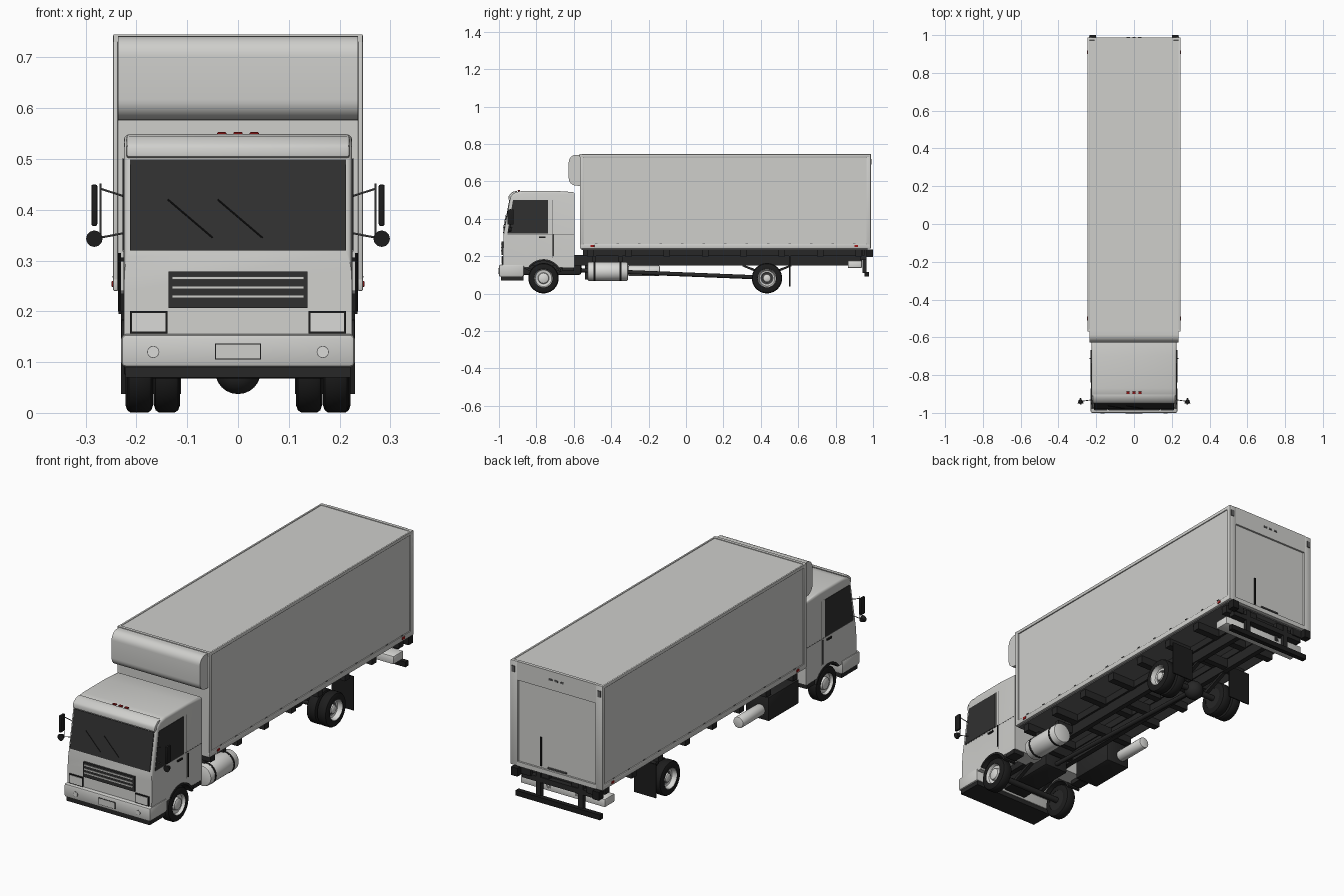
import bpy, bmesh, math
from mathutils import Matrix, Vector

if "Cube" in bpy.data.objects:
    bpy.data.objects.remove(bpy.data.objects["Cube"], do_unlink=True)


def material(name, r, g, b):
    m = bpy.data.materials.new(name)
    m.use_nodes = True
    m.diffuse_color = (r, g, b, 1)
    m.node_tree.nodes["Principled BSDF"].inputs["Base Color"].default_value = (r, g, b, 1)
    return m


PAINT = material("light grey paint", .62, .62, .60)
METAL = material("pale metal", .7, .7, .68)
GLASS = material("dark glass", .03, .03, .03)
BLACK = material("black rubber", .012, .012, .012)
FRAME = material("chassis black", .02, .02, .02)
FLOOR = material("floor grey", .12, .12, .12)
RED = material("red lamp", .35, .01, .01)


def finish(name, bm, mat, bevel=0, segments=2, rule=None):
    bmesh.ops.recalc_face_normals(bm, faces=bm.faces[:])
    if bevel:
        edges = [e for e in bm.edges if e.calc_face_angle(0) > .5 and (rule is None or rule(e))]
        bmesh.ops.bevel(bm, geom=edges, offset=bevel, segments=segments, affect='EDGES', profile=.5)
    me = bpy.data.meshes.new(name)
    bm.to_mesh(me)
    bm.free()
    me.materials.append(mat)
    me.shade_smooth()
    me.set_sharp_from_angle(angle=math.radians(35))
    ob = bpy.data.objects.new(name, me)
    bpy.context.collection.objects.link(ob)
    return ob


def box(name, x, y, z, mat, bevel=0):
    """Box from three (low, high) ranges."""
    bm = bmesh.new()
    bmesh.ops.create_cube(bm, size=1)
    for v in bm.verts:
        v.co = [(a + b) / 2 + c * (b - a) for (a, b), c in zip((x, y, z), v.co)]
    return finish(name, bm, mat, bevel)


def span(s, a, b):
    """Mirrored x range."""
    return tuple(sorted((s * a, s * b)))


def rod(name, a, b, r, mat, sides=24, r2=None, bevel=0):
    a, b = Vector(a), Vector(b)
    turn = (b - a).to_track_quat('Z', 'Y').to_matrix().to_4x4()
    bm = bmesh.new()
    bmesh.ops.create_cone(bm, cap_ends=True, segments=sides, radius1=r,
                          radius2=r if r2 is None else r2, depth=(b - a).length,
                          matrix=Matrix.Translation((a + b) / 2) @ turn)
    return finish(name, bm, mat, bevel)


def extrude(name, points, x, mat, bevel=0, segments=2, rule=None):
    """Side profile of (y, z) points swept across x."""
    bm = bmesh.new()
    face = bm.faces.new([bm.verts.new((x[0], p, q)) for p, q in points])
    out = bmesh.ops.extrude_face_region(bm, geom=[face])
    bmesh.ops.translate(bm, vec=(x[1] - x[0], 0, 0),
                        verts=[g for g in out["geom"] if isinstance(g, bmesh.types.BMVert)])
    return finish(name, bm, mat, bevel, segments, rule)


def lathe(name, profile, centre, side, mat):
    """Spin (outward offset, radius) points around the x axis."""
    bm = bmesh.new()
    vs = [bm.verts.new((side * o, 0, r)) for o, r in profile]
    es = [bm.edges.new(p) for p in zip(vs, vs[1:])]
    bmesh.ops.spin(bm, geom=vs + es, cent=(0, 0, 0), axis=(1, 0, 0), angle=math.tau, steps=40)
    bmesh.ops.remove_doubles(bm, verts=bm.verts[:], dist=1e-5)
    bmesh.ops.translate(bm, vec=centre, verts=bm.verts[:])
    return finish(name, bm, mat)


def arc(cy, cz, r, start, end, n=14):
    return [(cy + r * math.cos(math.radians(start + (end - start) * i / n)),
             cz + r * math.sin(math.radians(start + (end - start) * i / n))) for i in range(n + 1)]


FRONT, REAR, HUB = -.762, .433, .082

# Cab shell with wheel arches
arch = arc(FRONT, HUB, .1, 145, 36)
cab = [(-.98, .14)] + arch + [(-.595, .14), (-.595, .542), (-.7, .549), (-.87, .549), (-.915, .542),
                              (-.938, .525), (-.942, .5), (-.975, .318)]
extrude("cab", cab, (-.225, .225), PAINT, .012, 3, lambda e: min(v.co.z for v in e.verts) > .2)
extrude("windscreen", [(-.975, .32), (-.979, .32), (-.945, .499), (-.94, .499)], (-.213, .213), GLASS)
extrude("roof_visor", [(-.93, .5), (-.951, .503), (-.947, .527), (-.925, .545), (-.9, .55)],
        (-.22, .22), PAINT, .006)
for x in (-.138, -.04):
    rod("wiper", (x, -.963, .42), (x + .088, -.977, .345), .0015, BLACK, 6)
for x in (-.032, 0, .032):
    box("roof_lamp", (x - .009, x + .009), (-.9, -.888), (.547, .553), RED, .002)

# Front bumper and grille
box("bumper", (-.23, .23), (-1, -.865), (.09, .155), PAINT, .009)
box("bumper_skirt", (-.222, .222), (-.99, -.87), (.07, .092), FRAME)
box("grille", (-.137, .137), (-.986, -.975), (.207, .278), GLASS)
for z in (.266, .247, .229):
    box("grille_slat", (-.13, .13), (-.989, -.98), (z - .003, z + .003), PAINT)
box("plate_frame", (-.045, .045), (-1.002, -.995), (.105, .137), BLACK)
box("plate", (-.043, .043), (-1.003, -.995), (.107, .135), PAINT)

for s in (-1, 1):
    # Lamps
    box("headlamp_frame", span(s, .139, .213), (-.985, -.975), (.156, .201), BLACK)
    box("headlamp", span(s, .143, .209), (-.987, -.975), (.16, .197), METAL)
    rod("fog_lamp_ring", (s * .167, -.995, .12), (s * .167, -1.001, .12), .012, FLOOR)
    rod("fog_lamp", (s * .167, -.995, .12), (s * .167, -1.002, .12), .0105, METAL)

    # Side windows, door seams, handles and arch trim
    side = span(s, .222, .227)
    extrude("side_window", [(-.955, .32), (-.737, .32), (-.737, .5), (-.925, .5)], side, GLASS)
    box("window_seal", side, (-.735, -.73), (.318, .502), PAINT)
    box("door_seam", span(s, .222, .2256), (-.714, -.711), (.19, .5), FLOOR)
    box("belt_seam", span(s, .222, .2256), (-.955, -.6), (.316, .319), FLOOR)
    box("door_handle", span(s, .224, .231), (-.785, -.75), (.298, .306), BLACK)
    rod("grab_bar", (s * .233, -.712, .2), (s * .233, -.712, .315), .003, BLACK, 8)
    trim = arc(FRONT, HUB, .102, 140, 20) + arc(FRONT, HUB, .092, 20, 140)
    extrude("arch_trim", trim, span(s, .16, .229), FRAME)
    box("cab_step", span(s, .17, .225), (-.66, -.6), (.12, .142), FRAME)

    # Mirrors
    for z in (.365, .43):
        rod("mirror_arm", (s * .22, -.93, z - .01 if z < .4 else z - .005),
            (s * .272, -.938, z - .02 if z < .4 else z + .012), .002, FLOOR, 8)
    rod("mirror_post", (s * .271, -.938, .34), (s * .271, -.938, .452), .002, FLOOR, 8)
    box("mirror", span(s, .277, .289), (-.955, -.922), (.368, .45), BLACK, .004)
    rod("round_mirror", (s * .283, -.95, .343), (s * .283, -.932, .343), .016, BLACK, r2=.01)

    # Wheels
    tyre = [(-.026, .05), (-.026, .066), (-.022, .077), (-.016, .081), (.016, .081),
            (.022, .077), (.026, .066), (.026, .05), (.018, .047), (-.026, .05)]
    front = (s * .193, FRONT, HUB)
    lathe("front_tyre", tyre, front, s, BLACK)
    lathe("front_rim", [(.024, .053), (.025, .049), (.012, .044), (.009, .03), (.02, .027),
                        (.024, .02), (.024, 0)], front, s, METAL)
    for x in (.14, .196):
        lathe("rear_tyre", tyre, (s * x, REAR, HUB), s, BLACK)
    rear = (s * .196, REAR, HUB)
    lathe("rear_rim", [(.024, .053), (.025, .048), (.004, .041), (.002, .034)], rear, s, METAL)
    lathe("rear_disc", [(.002, .035), (-.004, .028), (-.004, 0)], rear, s, FLOOR)
    lathe("rear_hub", [(-.004, .022), (.012, .02), (.016, .014), (.016, 0)], rear, s, METAL)
    for y, x in ((FRONT, .168), (REAR, .115)):
        rod("inner_drum", (s * x, y, HUB), (s * (x + .03), y, HUB), .05, FRAME)
    box("mud_flap", span(s, .112, .23), (.552, .558), (.037, .2), BLACK)

    # Frame rails and springs
    box("frame_rail", span(s, .065, .09), (-.9, .94), (.15, .205), FRAME)
    box("floor_runner", span(s, .06, .1), (-.55, .96), (.2, .238), FRAME)
    for y in (FRONT, REAR):
        extrude("leaf_spring", [(y - .13, .145), (y, .09), (y + .13, .145), (y + .13, .155),
                                (y, .108), (y - .13, .155)], span(s, .068, .086), FRAME)

    # Cargo trim and side markers
    wall = span(s, .236, .246)
    box("top_rail", wall, (-.568, .985), (.728, .745), PAINT, .003)
    box("bottom_rail", wall, (-.568, .985), (.24, .266), PAINT, .003)
    for y in (-.568, .965):
        box("corner_post", wall, (y, y + .02), (.24, .745), PAINT, .003)
    for i in range(13):
        y = -.48 + i * .115
        box("rail_slot", span(s, .244, .2468), (y - .007, y + .007), (.267, .27), FLOOR)
    for y in (-.5, .91):
        box("side_marker", span(s, .244, .249), (y - .01, y + .01), (.248, .26), RED, .002)

    # Rear posts and lamps
    box("rear_post", span(s, .207, .246), (.972, .988), (.24, .745), PAINT, .003)
    box("corner_lamp", span(s, .222, .238), (.985, .992), (.69, .72), FLOOR)
    box("tail_lamp", span(s, .15, .2), (.955, .972), (.2, .235), FRAME)
    box("step_strut", span(s, .1, .125), (.945, .965), (.11, .24), FRAME)
    box("dock_bumper", span(s, .2, .235), (.965, 1), (.195, .235), BLACK)

# Cargo body and rounded nose cap
box("cargo_body", (-.241, .241), (-.566, .976), (.24, .742), PAINT)
box("cargo_floor", (-.235, .235), (-.56, .97), (.234, .241), FLOOR)
cap = [(-.56, .575)] + arc(-.587, .617, .04, 270, 180, 8) + arc(-.587, .702, .04, 180, 90, 8) + [(-.56, .742)]
extrude("nose_cap", cap, (-.236, .236), PAINT)
box("front_top_rail", (-.245, .245), (-.57, -.555), (.73, .745), PAINT)

# Rear door
box("rear_header", (-.21, .21), (.972, .988), (.655, .745), PAINT)
box("rear_sill", (-.21, .21), (.972, .988), (.24, .262), PAINT)
box("roller_door", (-.207, .207), (.97, .979), (.26, .657), PAINT)
box("door_strap", (.083, .091), (.978, .984), (.27, .41), BLACK)
box("door_latch", (-.05, .05), (.978, .985), (.268, .274), FLOOR)
for x in (-.03, 0, .03):
    box("header_lamp", (x - .009, x + .009), (.986, .991), (.7, .708), FLOOR)

# Rear lift beam and step
box("lift_beam", (-.225, .225), (.865, .94), (.137, .176), METAL, .004)
box("rear_step", (-.225, .225), (.955, .978), (.09, .115), BLACK)
box("rear_crossbar", (-.2, .2), (.93, .965), (.18, .205), FRAME)

# Cross members under the floor
for i in range(8):
    y = -.53 + i * .205
    box("cross_member", (-.225, .225), (y, y + .035), (.198, .236), FRAME)
for i in range(6):
    y = -.55 + i * .28
    box("frame_tie", (-.07, .07), (y, y + .03), (.155, .2), FRAME)
box("engine_block", (-.065, .065), (-.88, -.56), (.1, .2), FRAME, .01)

# Axles and drive line
for y in (FRONT, REAR):
    rod("axle", (-.17, y, HUB), (.17, y, HUB), .014, FRAME, 12)
bm = bmesh.new()
bmesh.ops.create_uvsphere(bm, u_segments=20, v_segments=12, radius=.045,
                          matrix=Matrix.Translation((0, REAR, HUB)))
finish("differential", bm, FRAME)
rod("drive_shaft", (0, -.57, .125), (0, REAR, .085), .011, FRAME, 12)

# Fuel tank, battery box and silencer
rod("fuel_tank", (.175, -.527, .118), (.175, -.31, .118), .05, METAL, 32, bevel=.008)
for y in (-.49, -.35):
    rod("tank_strap", (.175, y - .005, .118), (.175, y + .005, .118), .0515, BLACK, 32)
    box("tank_bracket", (.085, .175), (y - .01, y + .01), (.16, .2), FRAME)
box("battery_box", (-.225, -.1), (-.54, -.31), (.075, .19), FRAME, .004)
rod("silencer", (-.18, -.31, .122), (-.18, -.14, .122), .027, METAL, 28, bevel=.005)
